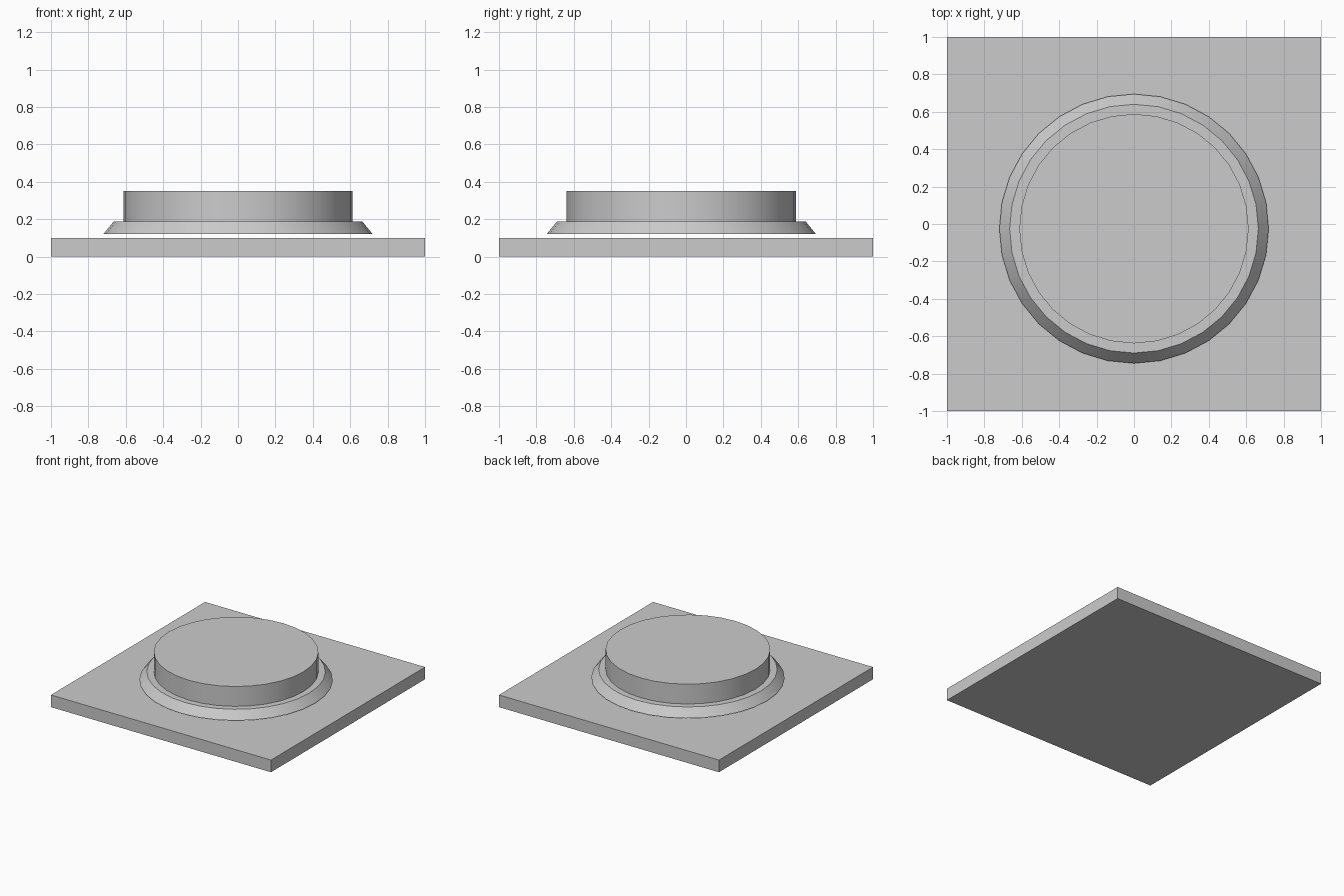
import bpy, bmesh
from math import sin, cos, tau, radians

if "Cube" in bpy.data.objects:
    bpy.data.objects.remove(bpy.data.objects["Cube"])


def add_object(name, bm):
    bmesh.ops.recalc_face_normals(bm, faces=bm.faces)
    mesh = bpy.data.meshes.new(name)
    bm.to_mesh(mesh)
    bm.free()
    obj = bpy.data.objects.new(name, mesh)
    bpy.context.collection.objects.link(obj)
    return obj


def lathe(name, profile, centre_y, sides):
    """Closed solid turned from (radius, z) points, bottom to top."""
    bm = bmesh.new()
    rings = [[bm.verts.new((r * cos(tau * i / sides),
                            centre_y + r * sin(tau * i / sides), z))
              for i in range(sides)] for r, z in profile]
    for low, high in zip(rings, rings[1:]):
        for i in range(sides):
            j = (i + 1) % sides
            bm.faces.new((low[i], low[j], high[j], high[i]))
    bm.faces.new(rings[0][::-1])
    bm.faces.new(rings[-1])
    return add_object(name, bm)


# Square base plate
bm = bmesh.new()
bmesh.ops.create_cube(bm, size=1)
bmesh.ops.scale(bm, vec=(2, 2, 0.1), verts=bm.verts)
bmesh.ops.translate(bm, vec=(0, 0, 0.05), verts=bm.verts)
add_object("base_plate", bm)

# Round button with sloped collar, floating just above the plate
button = lathe("button", [(0.72, 0.12), (0.665, 0.187), (0.613, 0.187),
                          (0.613, 0.35)], -0.025, 32)
bpy.context.view_layer.objects.active = button
button.select_set(True)
bpy.ops.object.shade_smooth_by_angle(angle=radians(30))
